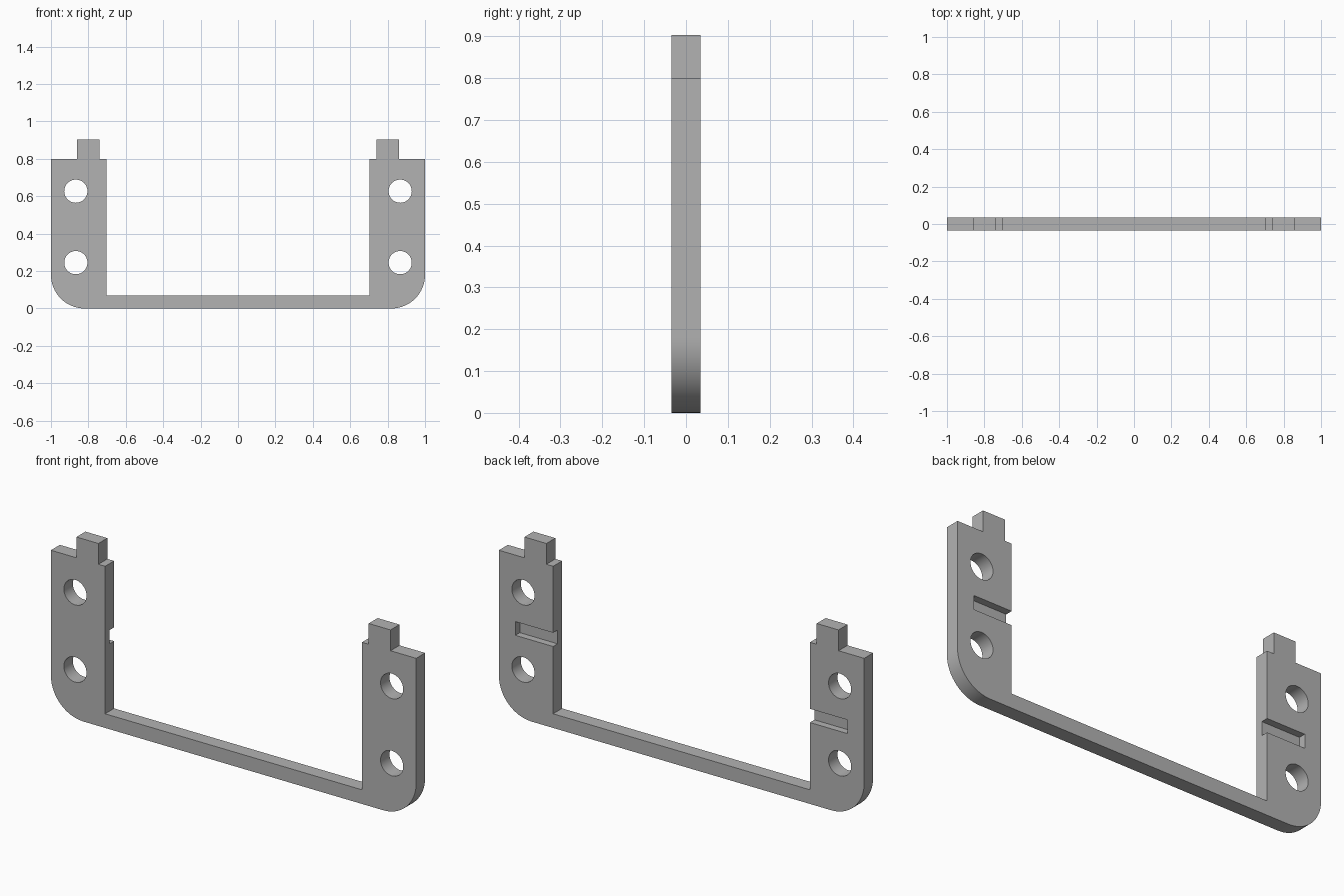
import bpy, bmesh, math
from mathutils import Matrix, Vector

old = bpy.data.objects.get("Cube")
if old:
    bpy.data.objects.remove(old, do_unlink=True)

HALF = 0.035      # half thickness of the plate
RADIUS = 0.18     # rounded bottom corners
STEPS = 16

grey = bpy.data.materials.new("grey")
grey.use_nodes = True
colour = (0.45, 0.45, 0.45, 1)
grey.diffuse_color = colour
grey.node_tree.nodes["Principled BSDF"].inputs["Base Color"].default_value = colour


def make_object(name, bm):
    bmesh.ops.recalc_face_normals(bm, faces=bm.faces[:])
    mesh = bpy.data.meshes.new(name)
    bm.to_mesh(mesh)
    bm.free()
    mesh.materials.append(grey)
    obj = bpy.data.objects.new(name, mesh)
    bpy.context.collection.objects.link(obj)
    return obj


# Right half of the outline: rounded corner, upright, tab, inner edge, bar
half = []
for i in range(STEPS + 1):
    a = math.pi / 2 * i / STEPS
    half.append((1 - RADIUS + RADIUS * math.sin(a), RADIUS - RADIUS * math.cos(a)))
half += [(1, 0.8), (0.86, 0.8), (0.86, 0.903), (0.74, 0.903),
         (0.74, 0.8), (0.703, 0.8), (0.703, 0.07)]
outline = half + [(-x, z) for x, z in reversed(half)]

# Plate extruded through its thickness
bm = bmesh.new()
face = bm.faces.new([bm.verts.new((x, -HALF, z)) for x, z in outline])
grown = bmesh.ops.extrude_face_region(bm, geom=[face], use_keep_orig=True)
bmesh.ops.translate(bm, vec=(0, 2 * HALF, 0),
                    verts=[v for v in grown["geom"] if isinstance(v, bmesh.types.BMVert)])
frame = make_object("u_shaped_frame", bm)

# Cutters: two round holes and one back slot on each upright
bm = bmesh.new()
for side in (-1, 1):
    for z in (0.245, 0.627):
        place = Matrix.Translation((side * 0.867, 0, z)) @ Matrix.Rotation(math.pi / 2, 4, 'X')
        bmesh.ops.create_cone(bm, cap_ends=True, segments=48, radius1=0.062,
                              radius2=0.062, depth=0.3, matrix=place)
    slot = Matrix.Translation((side * 0.78, 0.05, 0.437)) @ Matrix.Diagonal((0.26, 0.1, 0.068, 1))
    bmesh.ops.create_cube(bm, size=1, matrix=slot)
cutter = make_object("hole_and_slot_cutter", bm)
cutter.hide_render = True

cut = frame.modifiers.new("holes_and_slots", 'BOOLEAN')
cut.operation = 'DIFFERENCE'
cut.solver = 'EXACT'
cut.object = cutter
bpy.ops.object.select_all(action='DESELECT')
frame.select_set(True)
bpy.context.view_layer.objects.active = frame
bpy.ops.object.modifier_apply(modifier=cut.name)
bpy.data.objects.remove(cutter, do_unlink=True)
bpy.ops.object.shade_smooth_by_angle(angle=math.radians(30))
